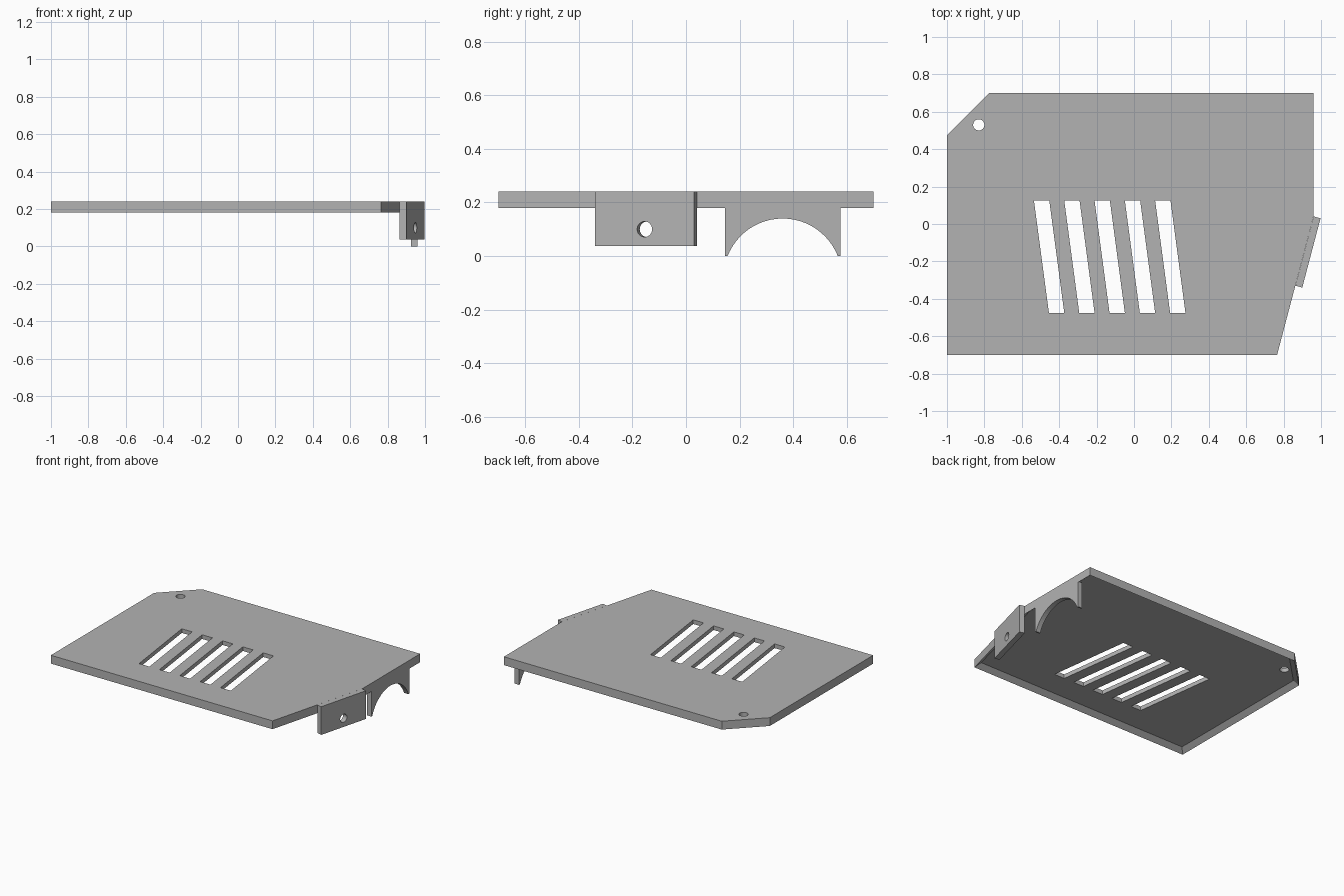
import bpy, bmesh, math
from mathutils import Vector, Matrix

cube = bpy.data.objects.get("Cube")
if cube:
    bpy.data.objects.remove(cube, do_unlink=True)

GREY = (0.45, 0.45, 0.45, 1)
mat = bpy.data.materials.new("plain_grey")
mat.use_nodes = True
mat.diffuse_color = GREY
mat.node_tree.nodes["Principled BSDF"].inputs["Base Color"].default_value = GREY

TOP, UNDER, WALL, RECESS = 0.24, 0.18, 0.035, 0.03


def prism(name, points, extrude, rim=0):
    """Extrude a flat polygon; optionally sink its first face inside a rim."""
    bm = bmesh.new()
    base = bm.faces.new([bm.verts.new(p) for p in points])
    grown = bmesh.ops.extrude_face_region(bm, geom=[base], use_keep_orig=True)
    moved = [v for v in grown["geom"] if isinstance(v, bmesh.types.BMVert)]
    bmesh.ops.translate(bm, verts=moved, vec=extrude)
    bmesh.ops.recalc_face_normals(bm, faces=bm.faces[:])
    if rim:
        bmesh.ops.inset_individual(bm, faces=[base], thickness=rim, use_even_offset=True)
        bmesh.ops.translate(bm, verts=base.verts[:], vec=(0, 0, RECESS))
    mesh = bpy.data.meshes.new(name)
    bm.to_mesh(mesh)
    bm.free()
    mesh.materials.append(mat)
    obj = bpy.data.objects.new(name, mesh)
    bpy.context.collection.objects.link(obj)
    return obj


def circle(centre, u, v, radius, count=32):
    return [centre + radius * (u * math.cos(2 * math.pi * i / count)
                               + v * math.sin(2 * math.pi * i / count)) for i in range(count)]


def cut(target, cutter):
    cutter.hide_render = True
    mod = target.modifiers.new("cut", 'BOOLEAN')
    mod.operation, mod.solver, mod.object = 'DIFFERENCE', 'EXACT', cutter
    bpy.context.view_layer.objects.active = target
    bpy.ops.object.modifier_apply(modifier=mod.name)
    bpy.data.objects.remove(cutter, do_unlink=True)


X, Y, Z = Vector((1, 0, 0)), Vector((0, 1, 0)), Vector((0, 0, 1))

# Cover plate with a shallow recess underneath
outline = [(-1, -0.7), (0.765, -0.7), (0.96, 0.04), (0.96, 0.7), (-0.775, 0.7), (-1, 0.475)]
plate = prism("cover_plate", [(x, y, UNDER) for x, y in outline], (0, 0, TOP - UNDER), WALL)

# Slanted vent slots
for i in range(5):
    x = -0.535 + 0.162 * i
    slot = [(x, 0.125, 0), (x + 0.08, -0.475, 0), (x + 0.162, -0.475, 0), (x + 0.082, 0.125, 0)]
    cut(plate, prism("slot_cutter", slot, (0, 0, 1)))

# Corner screw hole
cut(plate, prism("hole_cutter", circle(Vector((-0.83, 0.53, 0)), X, Y, 0.03), (0, 0, 1)))

# Angled mounting tab with a cross hole
along = Vector((0.195, 0.74, 0)).normalized()
out = along.cross(Z)
start = Vector((0.863, -0.33, 0.037))
end = start + along * 0.383
tab = prism("mounting_tab", [start, end, end + out * 0.038, start + out * 0.038], (0, 0, TOP - 0.037))
middle = start.lerp(end, 0.5) - out * 0.1
middle.z = 0.10
cut(tab, prism("tab_hole_cutter", circle(middle, along, Z, 0.029), out * 0.3))

# Arched saddle hanging from the side edge
profile = [(0.145, 0), (0.145, UNDER + 0.01), (0.577, UNDER + 0.01), (0.577, 0), (0.567, 0)]
half = math.atan2(0.206, 0.08)
for i in range(1, 24):
    a = half - 2 * half * i / 24
    profile.append((0.361 + 0.221 * math.sin(a), -0.081 + 0.221 * math.cos(a)))
profile.append((0.155, 0))
prism("arched_saddle", [(0.96 - WALL, y, z) for y, z in profile], (WALL, 0, 0))
